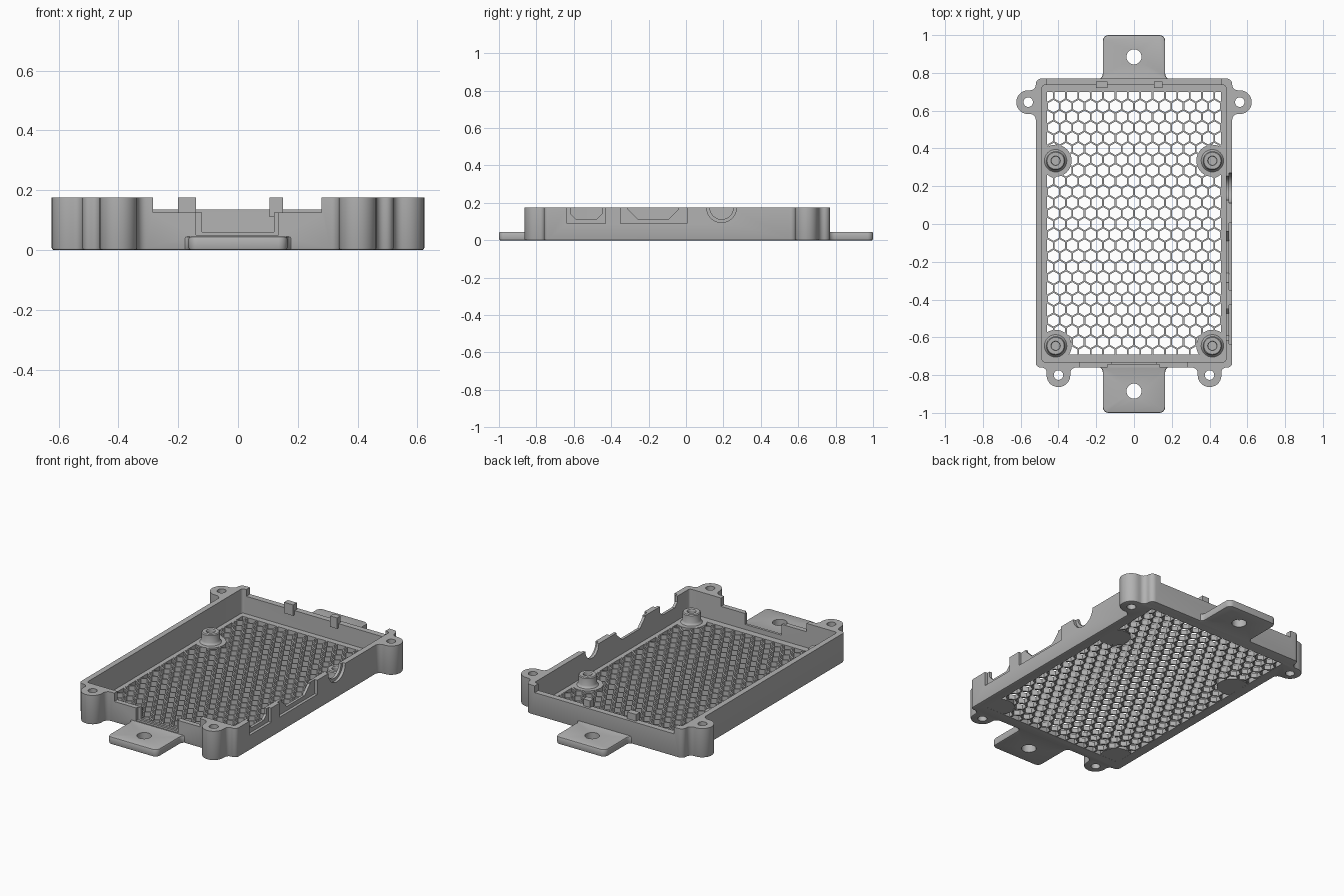
import bpy, bmesh, math
from mathutils import Vector

cube = bpy.data.objects.get("Cube")
if cube:
    bpy.data.objects.remove(cube, do_unlink=True)

grey = bpy.data.materials.new("matte_grey")
grey.use_nodes = True
GREY = (0.45, 0.45, 0.45, 1)
grey.diffuse_color = GREY
grey.node_tree.nodes["Principled BSDF"].inputs["Base Color"].default_value = GREY

FLOOR, TOP = 0.03, 0.175


def finish(name, bm):
    bmesh.ops.recalc_face_normals(bm, faces=bm.faces)
    mesh = bpy.data.meshes.new(name)
    bm.to_mesh(mesh)
    bm.free()
    mesh.materials.append(grey)
    obj = bpy.data.objects.new(name, mesh)
    bpy.context.collection.objects.link(obj)
    return obj


def rounded(corners, steps=7):
    """Polygon from (x, y, radius) corners, each replaced by an arc."""
    out = []
    for i, (x, y, r) in enumerate(corners):
        p = Vector((x, y))
        if r == 0:
            out.append(p)
            continue
        a = (Vector(corners[i - 1][:2]) - p).normalized()
        b = (Vector(corners[(i + 1) % len(corners)][:2]) - p).normalized()
        half = a.angle(b) / 2
        t = r / math.tan(half)
        centre = p + (a + b).normalized() * (r / math.sin(half))
        start, end = p + a * t - centre, p + b * t - centre
        sweep = start.angle_signed(end)
        for k in range(steps + 1):
            ang = -sweep * k / steps
            c, s = math.cos(ang), math.sin(ang)
            out.append(centre + Vector((start.x * c - start.y * s, start.x * s + start.y * c)))
    return out


def mirrored(half):
    return half + [(-x, y, r) for x, y, r in reversed(half)]


def rect(x0, x1, y0, y1, r=0):
    return rounded([(x0, y0, r), (x1, y0, r), (x1, y1, r), (x0, y1, r)])


def circle(x, y, r, n=32, turn=0.0):
    return [Vector((x + r * math.cos(turn + math.tau * k / n),
                    y + r * math.sin(turn + math.tau * k / n))) for k in range(n)]


def add_prism(bm, pts, lo, hi, axis="z"):
    place = {"z": lambda u, v, w: (u, v, w),
             "x": lambda u, v, w: (w, u, v),
             "y": lambda u, v, w: (u, w, v)}[axis]
    rings = [[bm.verts.new(place(p[0], p[1], w)) for p in pts] for w in (lo, hi)]
    caps = [bm.faces.new(r) for r in rings]
    n = len(pts)
    for i in range(n):
        j = (i + 1) % n
        bm.faces.new((rings[0][i], rings[0][j], rings[1][j], rings[1][i]))
    return caps


def prism(name, pts, lo, hi, axis="z", soft=(), width=0.007):
    bm = bmesh.new()
    caps = add_prism(bm, pts, lo, hi, axis)
    bmesh.ops.recalc_face_normals(bm, faces=bm.faces)
    edges = [e for k in soft for e in caps[k].edges]
    if edges:
        bmesh.ops.bevel(bm, geom=edges, offset=width, segments=2, profile=0.5, affect="EDGES")
    return finish(name, bm)


def cut(obj, cutter):
    mod = obj.modifiers.new("cut", "BOOLEAN")
    mod.operation, mod.solver, mod.object = "DIFFERENCE", "EXACT", cutter
    bpy.context.view_layer.objects.active = obj
    bpy.ops.object.modifier_apply(modifier=mod.name)
    bpy.data.objects.remove(cutter, do_unlink=True)


def cut_prism(obj, pts, lo, hi, axis="z"):
    cut(obj, prism("cutter", pts, lo, hi, axis))


def lathe(name, profile, x, y, steps=32):
    bm = bmesh.new()
    verts = [bm.verts.new((x + r, y, z)) for r, z in profile]
    edges = [bm.edges.new(pair) for pair in zip(verts, verts[1:])]
    bmesh.ops.spin(bm, geom=verts + edges, cent=(x, y, 0), axis=(0, 0, 1),
                   angle=math.tau, steps=steps)
    bmesh.ops.remove_doubles(bm, verts=bm.verts, dist=0.0001)
    return finish(name, bm)


parts = []

# Tray shell with four screw ears in the outline
outline = rounded(mirrored([
    (0.337, -0.76, 0.03), (0.337, -0.863, 0.062), (0.463, -0.863, 0.062),
    (0.463, -0.76, 0.025), (0.52, -0.76, 0.025),
    (0.52, 0.582, 0.03), (0.623, 0.582, 0.062), (0.623, 0.708, 0.062),
    (0.52, 0.708, 0.03), (0.52, 0.77, 0.03)]))
shell = prism("tray_shell", outline, 0, TOP, soft=(0,))
cut_prism(shell, rect(-0.487, 0.487, -0.73, 0.735, 0.015), FLOOR, 0.3)
cut_prism(shell, rect(-0.46, 0.46, -0.69, 0.70), -0.1, 0.1)
for s in (-1, 1):
    cut_prism(shell, circle(s * 0.56, 0.645, 0.025), -0.1, 0.3)
    cut_prism(shell, circle(s * 0.40, -0.80, 0.025), -0.1, 0.3)

# Lowered back wall, front notch and stepped front port
cut_prism(shell, rect(-0.46, 0.46, 0.135, 0.3), 0.71, 0.9, "y")
cut_prism(shell, rect(-0.285, 0.28, 0.125, 0.3), -0.9, -0.71, "y")
cut_prism(shell, rect(-0.14, 0.135, 0.05, 0.3), -0.9, -0.745, "y")
cut_prism(shell, rect(-0.12, 0.12, 0.06, 0.3), -0.9, -0.71, "y")


# Side ports: a shallow outer recess around a smaller opening
def port(y0, y1, i0, i1, chamfer):
    cut_prism(shell, rect(y0, y1, 0.09, 0.3), 0.503, 0.6, "x")
    z = 0.115
    cut_prism(shell, [(i0 + chamfer, z), (i1 - chamfer, z), (i1, z + chamfer),
                      (i1, 0.3), (i0, 0.3), (i0, z + chamfer)], 0.47, 0.6, "x")


port(-0.635, -0.43, -0.615, -0.45, 0.025)
port(-0.35, 0.005, -0.31, -0.04, 0.05)
cut_prism(shell, circle(0.19, TOP, 0.08), 0.503, 0.6, "x")
cut_prism(shell, circle(0.19, TOP, 0.063), 0.47, 0.6, "x")
parts.append(shell)

# Honeycomb vent floor
panel = prism("honeycomb_floor", rect(-0.464, 0.464, -0.694, 0.704), 0.001, FLOOR - 0.001)
PITCH = 0.0655
ROW = PITCH * math.sqrt(3) / 2
bm = bmesh.new()
for row in range(-13, 14):
    for col in range(-8, 9):
        cx, cy = (col + 0.5 * (row % 2)) * PITCH, row * ROW
        if abs(cx) < 0.50 and abs(cy) < 0.74:
            add_prism(bm, circle(cx, cy, 0.0328, 6, math.pi / 6), -0.05, 0.1)
cut(panel, finish("cutter", bm))
parts.append(panel)

# Board standoffs on round pads
for s, side in ((1, "left"), (-1, "right")):
    for y, end in ((0.335, "back"), (-0.645, "front")):
        parts.append(prism(f"pad_{end}_{side}", circle(s * 0.415, y, 0.085), 0.0005, FLOOR + 0.0005))
        profile = [(0.062, 0.028), (0.054, 0.036), (0.05, 0.045), (0.05, 0.088), (0.045, 0.093),
                   (0.025, 0.093), (0.022, 0.088), (0.022, 0.04), (0, 0.04)]
        parts.append(lathe(f"standoff_{end}_{side}", profile, s * 0.415, y))

# Mounting tabs at both ends
for s, wall, name in ((1, 0.77, "back_tab"), (-1, 0.76, "front_tab")):
    base = s * (wall - 0.008)
    tab = prism(name, rounded(mirrored([
        (0.24, s * (wall - 0.03), 0), (0.24, base, 0), (0.165, base, 0.035), (0.165, s, 0.03)])),
        0, 0.045, soft=(0, 1))
    cut_prism(tab, circle(0, s * 0.885, 0.04), -0.1, 0.2)
    parts.append(tab)

# Retaining posts on the back wall
for x0, x1, side in ((-0.20, -0.14, "right"), (0.105, 0.15, "left")):
    parts.append(prism(f"back_post_{side}", rect(x0, x1, 0.72, 0.755), 0.11, TOP))

for obj in parts:
    bpy.ops.object.select_all(action="DESELECT")
    obj.select_set(True)
    bpy.context.view_layer.objects.active = obj
    bpy.ops.object.shade_smooth_by_angle(angle=math.radians(30))
